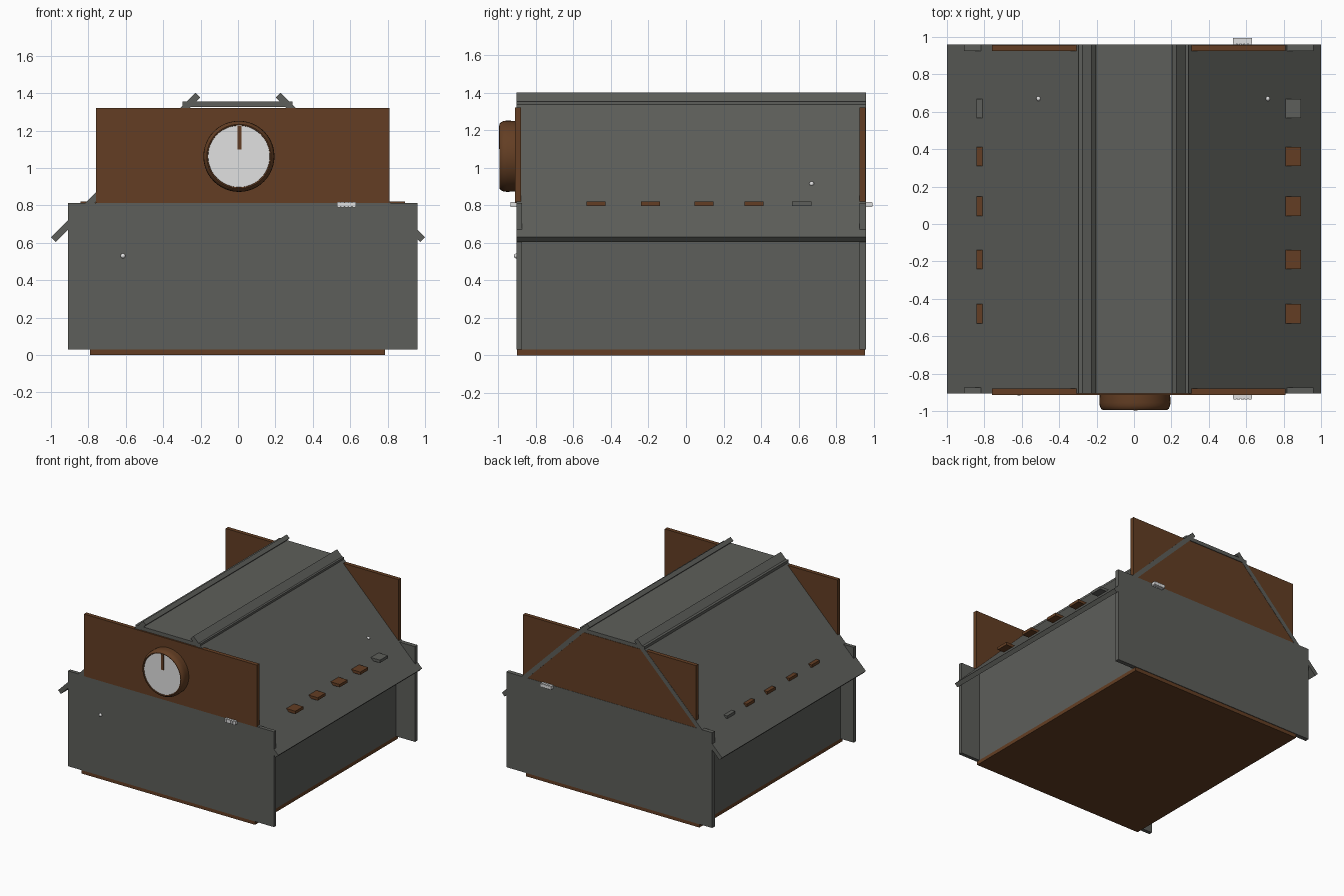
import bpy, bmesh, math
from mathutils import Vector

if "Cube" in bpy.data.objects:
    bpy.data.objects.remove(bpy.data.objects["Cube"])


def material(name, rgb):
    m = bpy.data.materials.new(name)
    m.diffuse_color = (*rgb, 1)
    m.use_nodes = True
    m.node_tree.nodes["Principled BSDF"].inputs["Base Color"].default_value = m.diffuse_color
    return m


GREY = material("dark grey", (0.110, 0.113, 0.103))
BROWN = material("brown", (0.125, 0.048, 0.017))
WHITE = material("white", (0.75, 0.75, 0.75))


def finish(name, bm, mat):
    bmesh.ops.recalc_face_normals(bm, faces=bm.faces)
    me = bpy.data.meshes.new(name)
    bm.to_mesh(me)
    bm.free()
    me.materials.append(mat)
    ob = bpy.data.objects.new(name, me)
    bpy.context.collection.objects.link(ob)
    return ob


def smooth(ob):
    bpy.ops.object.select_all(action='DESELECT')
    ob.select_set(True)
    bpy.context.view_layer.objects.active = ob
    bpy.ops.object.shade_smooth_by_angle(angle=math.radians(35))


def box(name, x, y, z, mat):
    bm = bmesh.new()
    bmesh.ops.create_cube(bm, size=1)
    for v in bm.verts:
        v.co = Vector([(r[0] + r[1]) / 2 + c * (r[1] - r[0]) for c, r in zip(v.co, (x, y, z))])
    return finish(name, bm, mat)


def extrude_y(name, profile, y0, y1, mat):
    bm = bmesh.new()
    f = bm.faces.new([bm.verts.new((x, y0, z)) for x, z in profile])
    r = bmesh.ops.extrude_face_region(bm, geom=[f])
    for v in r["geom"]:
        if isinstance(v, bmesh.types.BMVert):
            v.co.y = y1
    return finish(name, bm, mat)


def lathe_y(name, profile, cx, cz, mat, n=48):
    """Spin (radius, y) pairs about an axis along y."""
    bm = bmesh.new()
    rings = [[bm.verts.new((cx + r * math.cos(2 * math.pi * i / n), y,
                            cz + r * math.sin(2 * math.pi * i / n))) for i in range(n)]
             for r, y in profile]
    for a, b in zip(rings, rings[1:]):
        for i in range(n):
            j = (i + 1) % n
            bm.faces.new((a[i], a[j], b[j], b[i]))
    bm.faces.new(rings[0])
    bm.faces.new(rings[-1])
    ob = finish(name, bm, mat)
    smooth(ob)
    return ob


Y0, Y1 = -0.905, 0.96

# floor and body walls
box("floor", (-0.79, 0.785), (-0.90, 0.955), (0, 0.03), BROWN)
box("front_wall", (-0.91, 0.96), (Y0, -0.875), (0.03, 0.812), GREY)
box("back_wall", (-0.91, 0.96), (0.925, Y1), (0.03, 0.812), GREY)
box("left_wall", (-0.79, -0.758), (-0.875, 0.925), (0.03, 0.79), GREY)
box("right_wall", (0.753, 0.785), (-0.875, 0.925), (0.03, 0.79), GREY)

# brown gable boards
box("front_gable", (-0.76, 0.81), (-0.913, -0.88), (0.812, 1.322), BROWN)
box("back_gable", (-0.76, 0.81), (0.925, 0.958), (0.812, 1.322), BROWN)

# sloping roof panels and flat top
for side, s in (("left", -1), ("right", 1)):
    extrude_y(side + "_roof", [(s * x, z) for x, z in
              ((1.0, 0.63), (0.228, 1.402), (0.203, 1.377), (0.975, 0.605))], Y0, Y1, GREY)
box("roof_top", (-0.297, 0.292), (Y0, Y1), (1.325, 1.355), GREY)

# crossing bars whose ends poke through the roof
for i, y in enumerate((-0.48, -0.19, 0.095, 0.362, 0.617)):
    box("bar_%d" % i, (-0.842, 0.893), (y - 0.051, y + 0.051), (0.797, 0.82),
        GREY if i == 4 else BROWN)

# round dial: rim, face and pointer
lathe_y("dial_rim", [(0.188, -0.905), (0.190, -0.955), (0.188, -0.972), (0.181, -0.988),
                     (0.172, -0.995), (0.166, -0.993), (0.163, -0.983)], 0.005, 1.062, BROWN)
lathe_y("dial_face", [(0.165, -0.98), (0.165, -0.989)], 0.005, 1.062, WHITE)
box("dial_pointer", (-0.004, 0.02), (-0.996, -0.988), (1.10, 1.225), BROWN)

# white latches with knuckles
for label, y in (("front", -0.921), ("back", 0.977)):
    box(label + "_latch", (0.53, 0.63), (y - 0.012, y + 0.017), (0.794, 0.815), WHITE)
    for k in range(5):
        x = 0.532 + k * 0.02
        box("%s_latch_knuckle_%d" % (label, k), (x, x + 0.016),
            (y - 0.016, y + 0.016), (0.790, 0.819), WHITE)

# small white studs
for i, p in enumerate(((-0.615, -0.905, 0.53), (-0.51, 0.67, 1.12), (0.715, 0.67, 0.915))):
    bm = bmesh.new()
    bmesh.ops.create_uvsphere(bm, u_segments=12, v_segments=8, radius=0.013)
    bmesh.ops.translate(bm, verts=bm.verts, vec=p)
    smooth(finish("stud_%d" % i, bm, WHITE))
